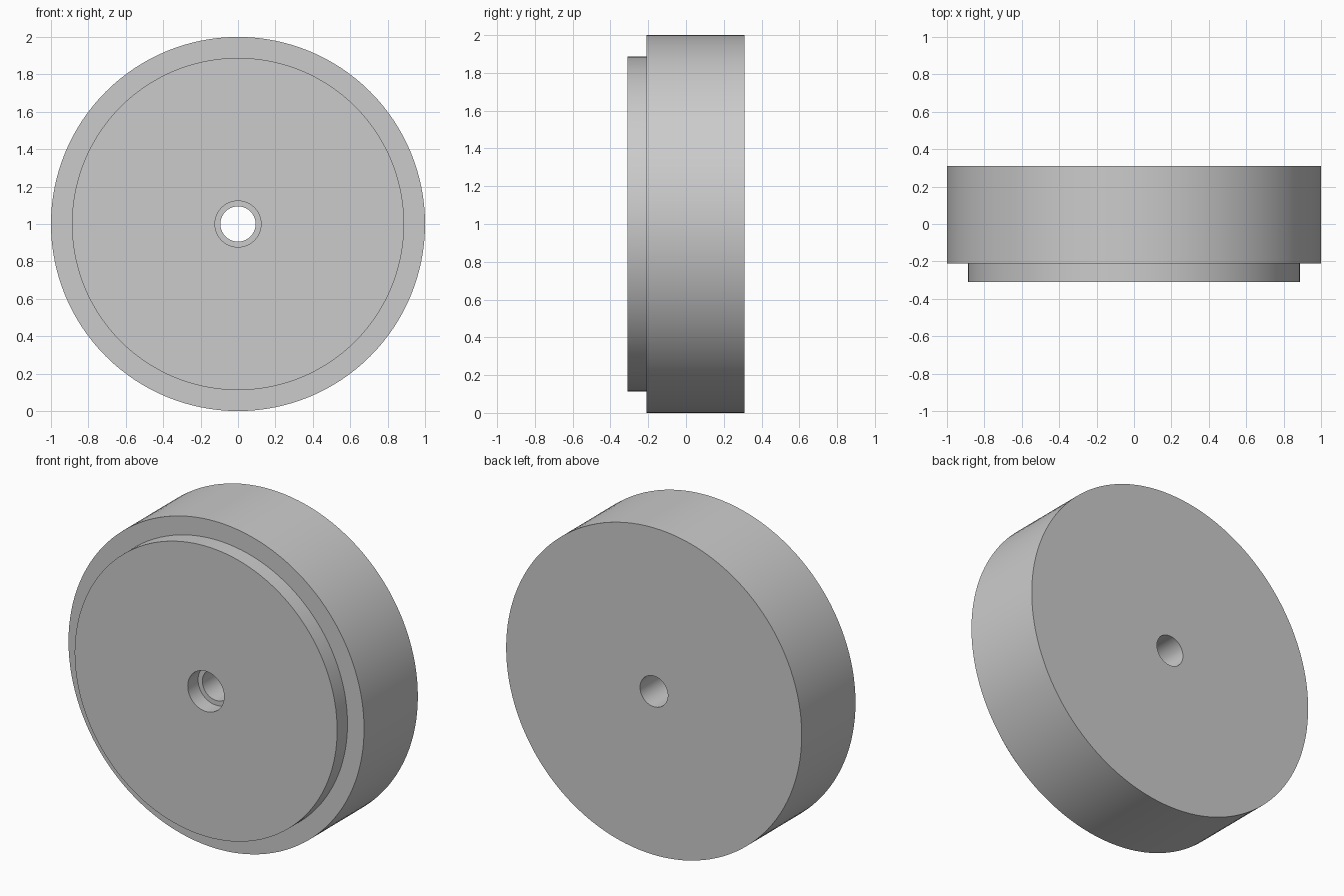
import bpy, bmesh, math
from mathutils import Matrix, Vector

cube = bpy.data.objects.get("Cube")
if cube:
    bpy.data.objects.remove(cube, do_unlink=True)

# Plain grey material
grey = bpy.data.materials.new("plain_grey")
grey.use_nodes = True
colour = (0.6, 0.6, 0.6, 1)
grey.diffuse_color = colour
grey.node_tree.nodes["Principled BSDF"].inputs["Base Color"].default_value = colour

SEGMENTS = 128
CENTRE_Z = 1.0
FRONT, STEP, BACK = -0.31, -0.21, 0.31
RIM_R, STEP_R, COUNTERBORE_R, HOLE_R = 1.0, 0.888, 0.123, 0.094

# Closed section (radius, y): rim, raised front step, counterbore, through hole
section = [
    (HOLE_R, BACK), (RIM_R, BACK), (RIM_R, STEP), (STEP_R, STEP),
    (STEP_R, FRONT), (COUNTERBORE_R, FRONT), (COUNTERBORE_R, STEP), (HOLE_R, STEP),
]

# Revolve the section around the y axis
bm = bmesh.new()
verts = [bm.verts.new((r, y, 0)) for r, y in section]
edges = [bm.edges.new((v, verts[i - 1])) for i, v in enumerate(verts)]
bmesh.ops.spin(bm, geom=verts + edges, cent=(0, 0, 0), axis=(0, 1, 0),
               angle=math.tau, steps=SEGMENTS, use_merge=True)
bmesh.ops.remove_doubles(bm, verts=bm.verts, dist=0.0001)
bmesh.ops.recalc_face_normals(bm, faces=bm.faces)
bmesh.ops.transform(bm, matrix=Matrix.Translation(Vector((0, 0, CENTRE_Z))), verts=bm.verts)

mesh = bpy.data.meshes.new("stepped_disc")
bm.to_mesh(mesh)
bm.free()
mesh.materials.append(grey)
disc = bpy.data.objects.new("stepped_disc", mesh)
bpy.context.collection.objects.link(disc)

# Smooth round walls, sharp corners
bpy.ops.object.select_all(action='DESELECT')
disc.select_set(True)
bpy.context.view_layer.objects.active = disc
bpy.ops.object.shade_smooth_by_angle(angle=math.radians(30))
